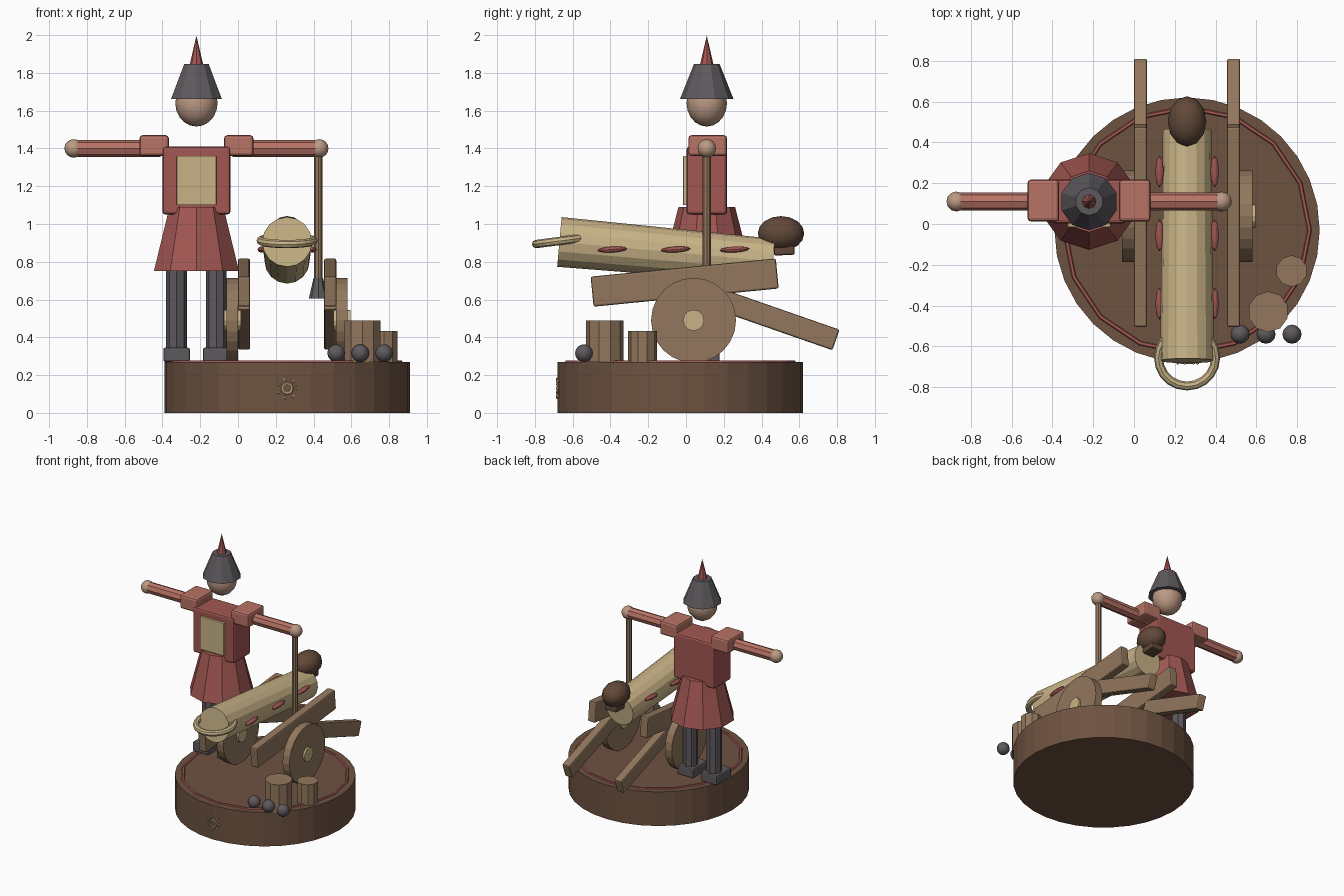
import bpy
from math import pi, sin, cos

if "Cube" in bpy.data.objects:
    bpy.data.objects.remove(bpy.data.objects["Cube"])

COLORS = {
    "dark_wood": (0.155, 0.085, 0.053), "wood": (0.29, 0.185, 0.11),
    "brass": (0.58, 0.45, 0.24), "red": (0.36, 0.095, 0.085),
    "bright_red": (0.48, 0.17, 0.13), "iron": (0.11, 0.1, 0.11),
    "skin": (0.5, 0.32, 0.23), "brown": (0.12, 0.065, 0.04),
}
MATS = {}
for key, rgb in COLORS.items():
    MATS[key] = bpy.data.materials.new(key)
    MATS[key].diffuse_color = (*rgb, 1)


def finish(name, mat, rot=(0, 0, 0)):
    ob = bpy.context.object
    ob.name = name
    ob.rotation_euler = rot
    ob.data.materials.append(MATS[mat])
    return ob


def box(name, mat, loc, size, rot=(0, 0, 0), bevel=0.01):
    bpy.ops.mesh.primitive_cube_add(size=1, location=loc)
    ob = finish(name, mat, rot)
    for v in ob.data.vertices:
        v.co = [c * s for c, s in zip(v.co, size)]
    if bevel:
        m = ob.modifiers.new("bevel", "BEVEL")
        m.width, m.segments = bevel, 2
    return ob


def cone(name, mat, loc, r1, r2, depth, sides, rot=(0, 0, 0)):
    bpy.ops.mesh.primitive_cone_add(vertices=sides, radius1=r1, radius2=r2,
                                    depth=depth, location=loc)
    return finish(name, mat, rot)


def ball(name, mat, loc, radii, seg=16, rings=10, rot=(0, 0, 0), smooth=True):
    bpy.ops.mesh.primitive_uv_sphere_add(segments=seg, ring_count=rings, radius=1, location=loc)
    ob = finish(name, mat, rot)
    ob.scale = radii
    if smooth:
        bpy.ops.object.shade_smooth_by_angle(angle=0.7)
    return ob


def ring(name, mat, loc, major, minor, seg, mseg, rot=(0, 0, 0)):
    bpy.ops.mesh.primitive_torus_add(major_radius=major, minor_radius=minor,
                                     major_segments=seg, minor_segments=mseg, location=loc)
    return finish(name, mat, rot)


SX, SY = -0.22, 0.11      # gunner centre
CX = 0.26                 # cannon and base centre line

# Round base with inlaid rim and a small rosette
cone("base", "dark_wood", (CX, -0.03, 0.135), 0.65, 0.65, 0.27, 32)
ring("base_rim", "red", (CX, -0.03, 0.266), 0.60, 0.013, 16, 6)
ring("rosette_ring", "brass", (CX, -0.681, 0.13), 0.028, 0.006, 12, 5, (pi / 2, 0, 0))
for i in range(7):
    a = i * 2 * pi / 7
    ball(f"rosette_bead_{i}", "brass", (CX + 0.05 * cos(a), -0.68, 0.13 + 0.05 * sin(a)),
         (0.009, 0.009, 0.009), 6, 4)

# Carriage: cheeks, trails, wheels and hubs
for side, s in (("left", -1), ("right", 1)):
    x = CX + s * 0.228
    box(f"cheek_{side}", "wood", (x, -0.007, 0.69), (0.065, 0.985, 0.16), (0.098, 0, 0))
    box(f"trail_{side}", "wood", (x, 0.487, 0.493), (0.065, 0.65, 0.115), (-0.335, 0, 0))
    cone(f"wheel_{side}", "wood", (CX + s * 0.29, 0.04, 0.49), 0.225, 0.225, 0.06, 24,
         (0, pi / 2, 0))
    cone(f"hub_{side}", "brass", (CX + s * 0.29, 0.04, 0.49), 0.056, 0.056, 0.09, 12,
         (0, pi / 2, 0))
    # Red stripes along the barrel flanks
    for i, y in enumerate((-0.39, -0.055, 0.257)):
        ball(f"barrel_stripe_{side}_{i}", "red", (CX + s * 0.135, y, 0.865),
             (0.021, 0.079, 0.016), 8, 6, (0.06, 0, 0), False)

# Barrel (cone axis laid along y, muzzle at the front), muzzle ring and breech head
cone("barrel", "brass", (CX, -0.105, 0.854), 0.132, 0.119, 1.135, 16, (-pi / 2 - 0.09, 0, 0))
ring("muzzle_ring", "brass", (CX, -0.655, 0.912), 0.14, 0.022, 20, 8, (0.13, 0, 0))
ball("breech_head", "brown", (CX, 0.503, 0.95), (0.095, 0.123, 0.092), 12, 8)
box("breech_jaw", "brown", (CX, 0.52, 0.86), (0.1, 0.11, 0.05), (0.05, 0, 0))

# Gunner: mirrored limbs
for side, s in (("left", -1), ("right", 1)):
    x = SX + s * 0.105
    box(f"boot_{side}", "iron", (x, 0.085, 0.308), (0.14, 0.185, 0.075))
    cone(f"leg_{side}", "iron", (x, SY, 0.56), 0.055, 0.055, 0.46, 8)
    box(f"shoulder_{side}", "bright_red", (SX + s * 0.224, SY + 0.005, 1.415),
        (0.155, 0.205, 0.11), bevel=0.016)
    cone(f"arm_{side}", "bright_red", (SX + s * 0.415, SY, 1.40), 0.044, 0.044, 0.45, 8,
         (0, pi / 2, 0))
    ball(f"hand_{side}", "skin", (SX + s * 0.65, SY, 1.40), (0.049,) * 3, 12, 8)

# Gunner: body, head and helmet
cone("coat_skirt", "red", (SX, SY, 0.92), 0.237, 0.15, 0.34, 10)
box("torso", "red", (SX, SY, 1.23), (0.36, 0.215, 0.36), bevel=0.016)
box("chest_panel", "brass", (SX, 0.002, 1.23), (0.21, 0.035, 0.26), bevel=0.004)
ball("head", "skin", (SX, SY, 1.64), (0.112, 0.107, 0.124))
cone("helmet", "iron", (SX, SY, 1.755), 0.141, 0.068, 0.184, 10)
cone("helmet_spike", "red", (SX, SY, 1.92), 0.036, 0.0, 0.155, 8)

# Rammer held in the right-hand side
cone("rammer_staff", "wood", (0.425, SY, 1.04), 0.022, 0.022, 0.68, 8)
cone("rammer_head", "iron", (0.425, SY, 0.66), 0.05, 0.025, 0.11, 8)

# Powder kegs and shot
cone("keg_large", "wood", (0.658, -0.43, 0.38), 0.1, 0.1, 0.22, 10)
cone("keg_small", "wood", (0.772, -0.23, 0.352), 0.077, 0.077, 0.165, 10)
for i in range(3):
    ball(f"shot_{i}", "iron", (0.52 + 0.127 * i, -0.54, 0.316), (0.047,) * 3, 12, 8)

for m in bpy.data.materials:
    if m.users and not m.is_grease_pencil:
        m.use_nodes = True
        m.node_tree.nodes["Principled BSDF"].inputs["Base Color"].default_value = m.diffuse_color
